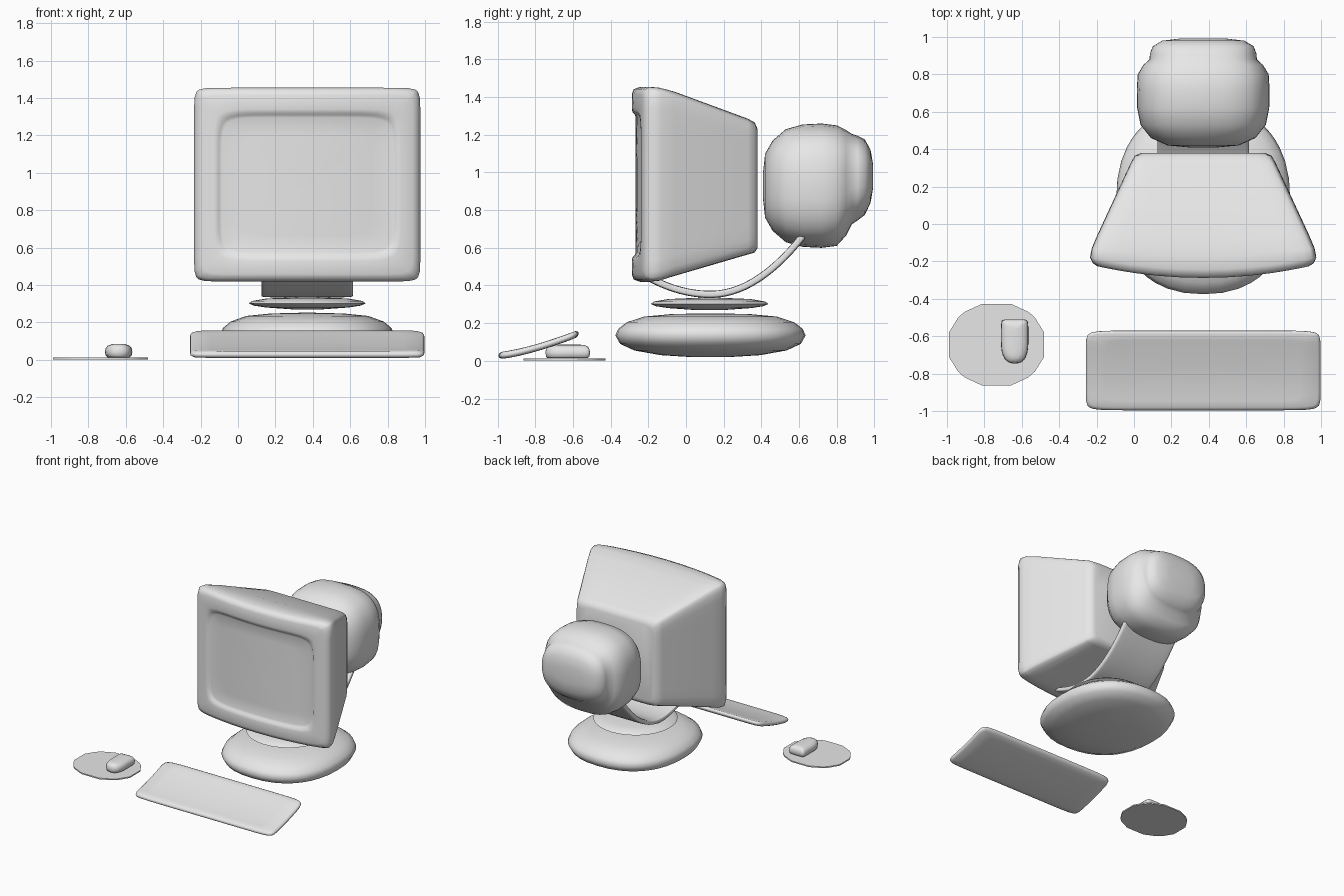
import bpy
import bmesh
import math
from mathutils import Vector

cube = bpy.data.objects.get("Cube")
if cube:
    bpy.data.objects.remove(cube, do_unlink=True)

GREY = (0.8, 0.8, 0.8, 1)
plastic = bpy.data.materials.new("grey plastic")
plastic.use_nodes = True
plastic.diffuse_color = GREY
plastic.node_tree.nodes["Principled BSDF"].inputs["Base Color"].default_value = GREY

CX = 0.37  # shared centre line of the display, stand and rear housing


def outline(n, per_side=14):
    """Unit rounded square; n = 2 is a circle, larger n gives tighter corners."""
    points = []
    for side in range(4):
        for i in range(per_side):
            t = math.sin((2 * i / per_side - 1) * math.pi / 2)
            u, v = [(1, t), (-t, 1), (-1, -t), (t, -1)][side]
            r = (abs(u) ** n + abs(v) ** n) ** (1 / n)
            points.append((u / r, v / r))
    return points


def loft(name, rings, angle=60):
    """Skin a list of equal-length rings and cap both ends."""
    bm = bmesh.new()
    loops = [[bm.verts.new(p) for p in ring] for ring in rings]
    count = len(loops[0])
    for a, b in zip(loops, loops[1:]):
        for i in range(count):
            j = (i + 1) % count
            bm.faces.new((a[i], a[j], b[j], b[i]))
    bm.faces.new(loops[0])
    bm.faces.new(loops[-1])
    bmesh.ops.recalc_face_normals(bm, faces=bm.faces)
    mesh = bpy.data.meshes.new(name)
    bm.to_mesh(mesh)
    bm.free()
    mesh.materials.append(plastic)
    obj = bpy.data.objects.new(name, mesh)
    bpy.context.collection.objects.link(obj)
    bpy.ops.object.select_all(action="DESELECT")
    obj.select_set(True)
    bpy.context.view_layer.objects.active = obj
    bpy.ops.object.shade_smooth_by_angle(angle=math.radians(angle))
    return obj


def upright_ring(y, hx, zc, hz, n, bulge=0.0):
    """Ring in the xz plane; bulge bows its middle towards the front."""
    return [Vector((CX + u * hx,
                    y - bulge * (1 - (u * hx / 0.6) ** 2),
                    zc + v * hz)) for u, v in outline(n)]


def flat_ring(x, y, z, hx, hy, n, per_side=14):
    return [Vector((x + u * hx, y + v * hy, z)) for u, v in outline(n, per_side)]


# Display: bowed recessed screen, raised bezel, tapered shell
BOW = 0.07
display = [upright_ring(-0.197, 0.455 * s, 0.935, 0.36 * s, 9, BOW)
           for s in (0.02, 0.25, 0.5, 0.75, 1)]
for y, hx, zc, hz, n, bow in [
    (-0.203, 0.47, 0.935, 0.375, 9, 1),
    (-0.214, 0.48, 0.935, 0.386, 9, 1),
    (-0.218, 0.5, 0.935, 0.405, 10, 1),
    (-0.218, 0.565, 0.937, 0.478, 18, 1),
    (-0.208, 0.59, 0.937, 0.505, 22, 1),
    (-0.18, 0.605, 0.937, 0.518, 22, 0.9),
    (-0.13, 0.596, 0.938, 0.513, 22, 0.5),
    (-0.06, 0.567, 0.94, 0.49, 20, 0.1),
    (0.33, 0.386, 0.925, 0.36, 16, 0),
    (0.365, 0.366, 0.92, 0.345, 14, 0),
    (0.38, 0.33, 0.915, 0.315, 12, 0),
]:
    display.append(upright_ring(y, hx, zc, hz, n, BOW * bow))
loft("display", display)

# Rear housing with a stepped end cap
loft("rear_housing", [upright_ring(y, hx, zc, hz, 2.7) for y, hx, zc, hz in [
    (0.41, 0.08, 0.93, 0.08),
    (0.42, 0.19, 0.93, 0.17),
    (0.46, 0.28, 0.93, 0.24),
    (0.53, 0.335, 0.93, 0.3),
    (0.62, 0.353, 0.93, 0.325),
    (0.72, 0.355, 0.93, 0.33),
    (0.8, 0.35, 0.93, 0.32),
    (0.85, 0.32, 0.945, 0.28),
    (0.88, 0.287, 0.965, 0.24),
    (0.91, 0.285, 0.97, 0.225),
    (0.95, 0.27, 0.975, 0.2),
    (0.98, 0.22, 0.98, 0.14),
    (0.992, 0.12, 0.98, 0.07),
]])

# Curved strap linking the display to the rear housing
strap = []
for i in range(25):
    y = -0.2 + 0.82 * i / 24
    d = y - 0.13
    k = 1.29 if d > 0 else 0.83
    normal = Vector((0, -2 * k * d, 1)).normalized()
    centre = Vector((CX, y, 0.353 + k * d * d))
    strap.append([centre + Vector((u * 0.245, 0, 0)) + normal * v * 0.019
                  for u, v in outline(8, 8)])
loft("support_strap", strap)

# Swivel disc
loft("swivel_disc", [flat_ring(CX, 0.125, z, r, r, 2) for z, r in [
    (0.27, 0.08), (0.28, 0.22), (0.29, 0.285), (0.302, 0.313),
    (0.315, 0.295), (0.328, 0.22), (0.335, 0.06)]])

# Pebble-shaped base
loft("stand_base", [flat_ring(CX, 0.13, z, 0.465 * s, 0.505 * s, 2.3) for z, s in [
    (0.02, 0.2), (0.03, 0.52), (0.055, 0.8), (0.09, 0.95), (0.135, 1),
    (0.17, 0.97), (0.205, 0.88), (0.235, 0.7), (0.248, 0.42), (0.252, 0.1)]])


# Keyboard: thin slab curling up towards its rear edge
def keyboard_ring(inset, scale, lift):
    ring = []
    for u, v in outline(14):
        y = v * (0.213 - inset) * scale
        slope = max(0, (y + 0.213) / 0.426)
        z = 0.028 + 0.118 * slope ** 1.4 + lift
        ring.append(Vector((CX + u * (0.627 - inset) * scale, y - 0.783, z)))
    return ring


steps = (0.02, 0.3, 0.6, 0.85)
keyboard = [keyboard_ring(0.02, s, -0.019) for s in steps]
keyboard += [keyboard_ring(0.015, 1, -0.018), keyboard_ring(0.003, 1, -0.01),
             keyboard_ring(0, 1, 0), keyboard_ring(0.003, 1, 0.01),
             keyboard_ring(0.015, 1, 0.018)]
keyboard += [keyboard_ring(0.02, s, 0.019) for s in reversed(steps)]
loft("keyboard", keyboard)

# Mouse pad
loft("mouse_pad", [flat_ring(-0.735, -0.645, z, 0.265, 0.228, 2, 5)
                   for z in (0.002, 0.012)], 30)


# Mouse: squared at the back, round at the front
def mouse_ring(z, scale):
    ring = []
    for square, rounded in zip(outline(9), outline(2.5)):
        u, v = square if square[1] > 0 else rounded
        ring.append(Vector((-0.638 + u * 0.073 * scale,
                            -0.628 + v * 0.118 * (scale + 1) / 2, z)))
    return ring


loft("mouse", [mouse_ring(z, s) for z, s in [
    (0.014, 0.8), (0.022, 0.94), (0.04, 1), (0.06, 0.97), (0.075, 0.82),
    (0.084, 0.5), (0.086, 0.1)]])
